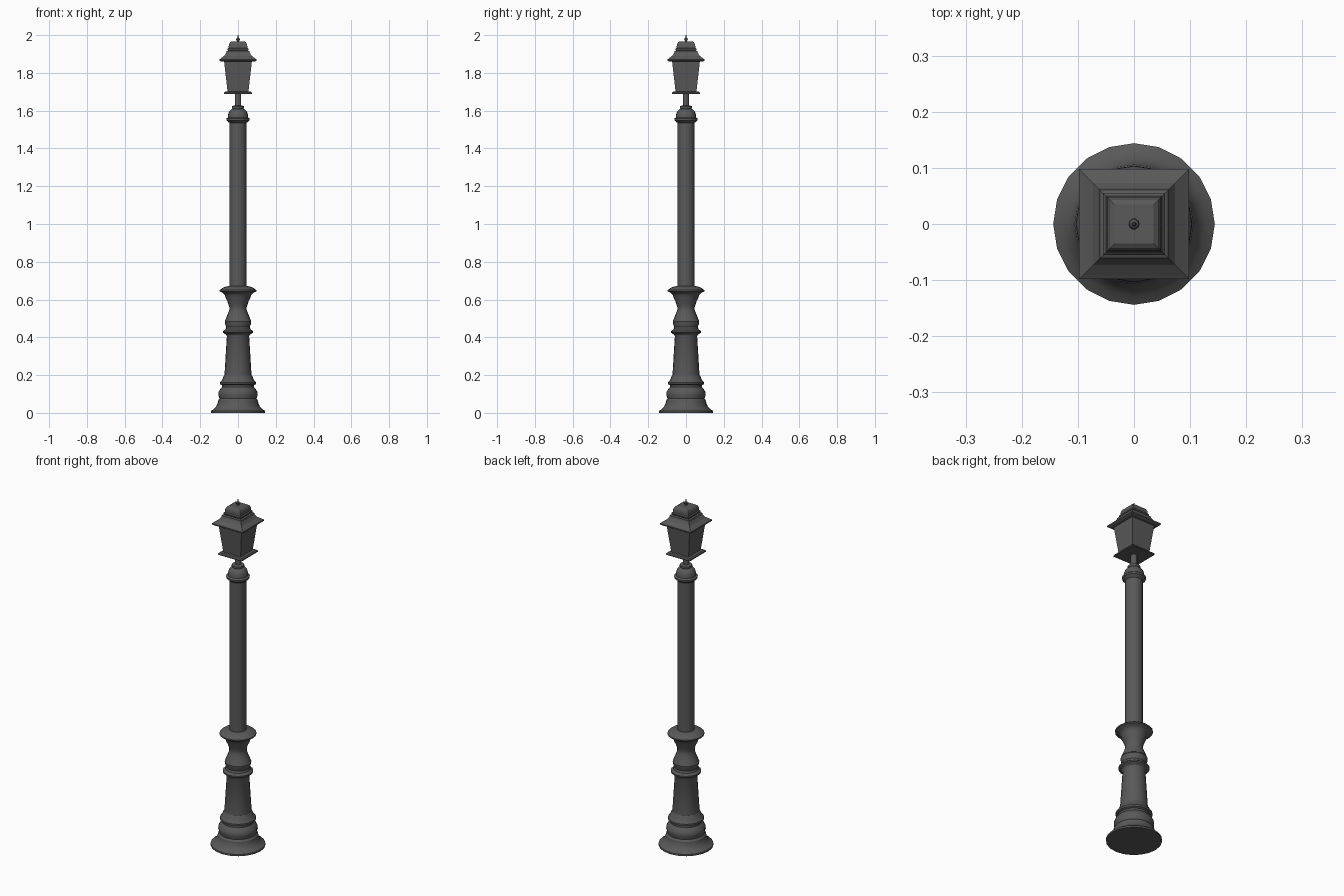
import bpy, bmesh, math

def lathe(name, profile, sides=20, square=False, smooth=True):
    """Stack rings of (radius, z); square=True treats radius as half width."""
    n = 4 if square else sides
    k = math.sqrt(2) if square else 1.0
    off = math.pi / 4 if square else 0.0
    bm = bmesh.new()
    rings = []
    for r, z in profile:
        rings.append([bm.verts.new((r * k * math.cos(off + 2 * math.pi * i / n),
                                    r * k * math.sin(off + 2 * math.pi * i / n), z))
                      for i in range(n)])
    for a, b in zip(rings, rings[1:]):
        for i in range(n):
            j = (i + 1) % n
            bm.faces.new((a[i], a[j], b[j], b[i]))
    bm.faces.new(rings[0][::-1])
    bm.faces.new(rings[-1])
    me = bpy.data.meshes.new(name)
    bm.to_mesh(me)
    bm.free()
    ob = bpy.data.objects.new(name, me)
    bpy.context.collection.objects.link(ob)
    mat = bpy.data.materials.get("dark_iron")
    if mat is None:
        mat = bpy.data.materials.new("dark_iron")
        mat.diffuse_color = (0.1, 0.1, 0.1, 1)
    me.materials.append(mat)
    if smooth and not square:
        bpy.ops.object.select_all(action='DESELECT')
        ob.select_set(True)
        bpy.context.view_layer.objects.active = ob
        bpy.ops.object.shade_smooth_by_angle(angle=math.radians(30))
    return ob

# Flared foot with stepped mouldings
lathe("base_foot", [(.144, 0), (.144, .01), (.128, .02), (.115, .035), (.107, .055),
                    (.106, .065), (.098, .075), (.104, .095), (.103, .11), (.095, .125),
                    (.084, .137), (.084, .147), (.095, .152), (.095, .162), (.084, .175),
                    (.078, .19), (.072, .2)])

# Tapered pedestal and its collar
lathe("pedestal", [(.072, .195), (.059, .405), (.064, .415), (.08, .425), (.08, .433),
                   (.066, .443), (.062, .455), (.068, .47), (.07, .485), (.062, .495)])

# Waisted neck with wide capital
lathe("capital", [(.068, .49), (.058, .515), (.046, .545), (.046, .56), (.054, .585),
                  (.066, .61), (.07, .625), (.08, .635), (.097, .643), (.097, .65),
                  (.082, .662), (.06, .67), (.045, .672)])

# Plain shaft, top ring and rounded cap
lathe("shaft", [(.045, .66), (.045, 1.545)])
lathe("shaft_cap", [(.045, 1.535), (.061, 1.548), (.062, 1.558), (.053, 1.565), (.052, 1.58),
                    (.047, 1.595), (.036, 1.607), (.03, 1.61), (.033, 1.615),
                    (.033, 1.623), (.017, 1.628)])
lathe("stem", [(.017, 1.62), (.017, 1.692)], 12)

# Square lantern
lathe("lantern_plate", [(.075, 1.688), (.075, 1.694), (.07, 1.7), (.055, 1.701)], square=True)
lathe("lantern_glass", [(.055, 1.698), (.074, 1.865)], square=True)
lathe("lantern_roof", [(.09, 1.86), (.098, 1.865), (.098, 1.872), (.092, 1.876), (.073, 1.89),
                       (.063, 1.905), (.061, 1.915), (.055, 1.918)], square=True)
lathe("lantern_crown", [(.05, 1.915), (.055, 1.922), (.055, 1.928), (.05, 1.933), (.048, 1.95),
                        (.043, 1.961), (.035, 1.966)], square=True)

# Ball finial with spike
lathe("finial", [(.007, 1.964), (.006, 1.969), (.009, 1.973), (.01, 1.978), (.008, 1.984),
                 (.004, 1.987), (.002, 2.0)], 10)
